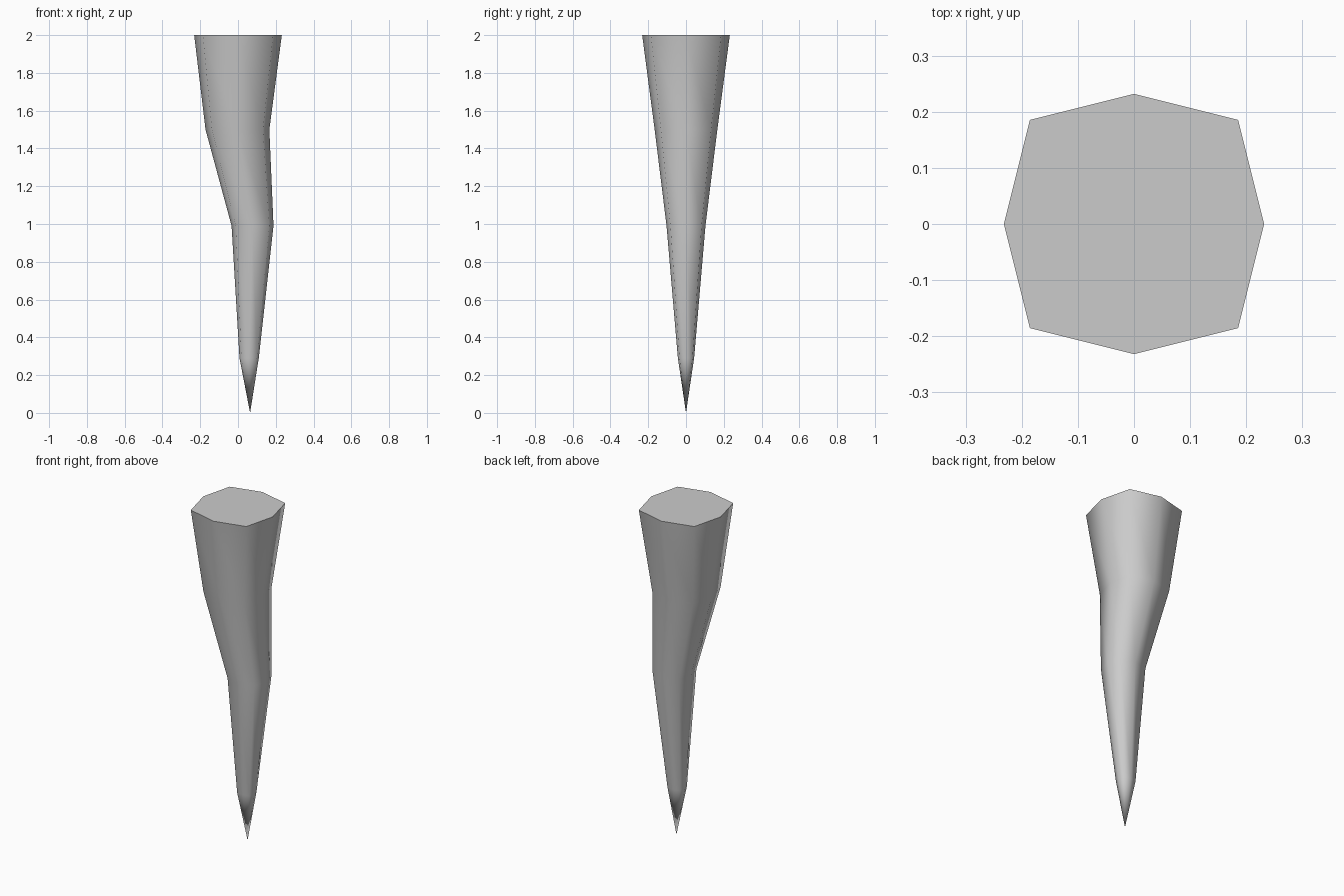
import bpy, bmesh, math

if "Cube" in bpy.data.objects:
    bpy.data.objects.remove(bpy.data.objects["Cube"])

# Spike cross-sections from top down: height, centre x, half width x, half width y
SECTIONS = [
    (2.00, 0.000, 0.232, 0.232),
    (1.50, -0.003, 0.169, 0.166),
    (0.99, 0.077, 0.111, 0.103),
    (0.29, 0.059, 0.051, 0.043),
]
TIP = (0.064, 0.0, 0.0)
CORNER = 0.80  # diagonal corners of the squarish octagon


def ring(bm, z, cx, rx, ry):
    verts = []
    for i in range(8):
        a = i * math.pi / 4
        k = CORNER * math.sqrt(2) if i % 2 else 1.0
        verts.append(bm.verts.new((cx + rx * k * math.cos(a), ry * k * math.sin(a), z)))
    return verts


bm = bmesh.new()
rings = [ring(bm, *s) for s in SECTIONS]

# Flat top cap
bm.faces.new(rings[0])

# Bent tapering sides
for upper, lower in zip(rings, rings[1:]):
    for i in range(8):
        j = (i + 1) % 8
        bm.faces.new((upper[i], lower[i], lower[j], upper[j]))

# Pointed tip
tip = bm.verts.new(TIP)
for i in range(8):
    bm.faces.new((rings[-1][i], tip, rings[-1][(i + 1) % 8]))

bmesh.ops.recalc_face_normals(bm, faces=bm.faces[:])
mesh = bpy.data.meshes.new("spike")
bm.to_mesh(mesh)
bm.free()
spike = bpy.data.objects.new("spike", mesh)
bpy.context.collection.objects.link(spike)

# Smooth sides with a crisp top rim
bpy.context.view_layer.objects.active = spike
spike.select_set(True)
bpy.ops.object.shade_smooth_by_angle(angle=math.radians(65))
